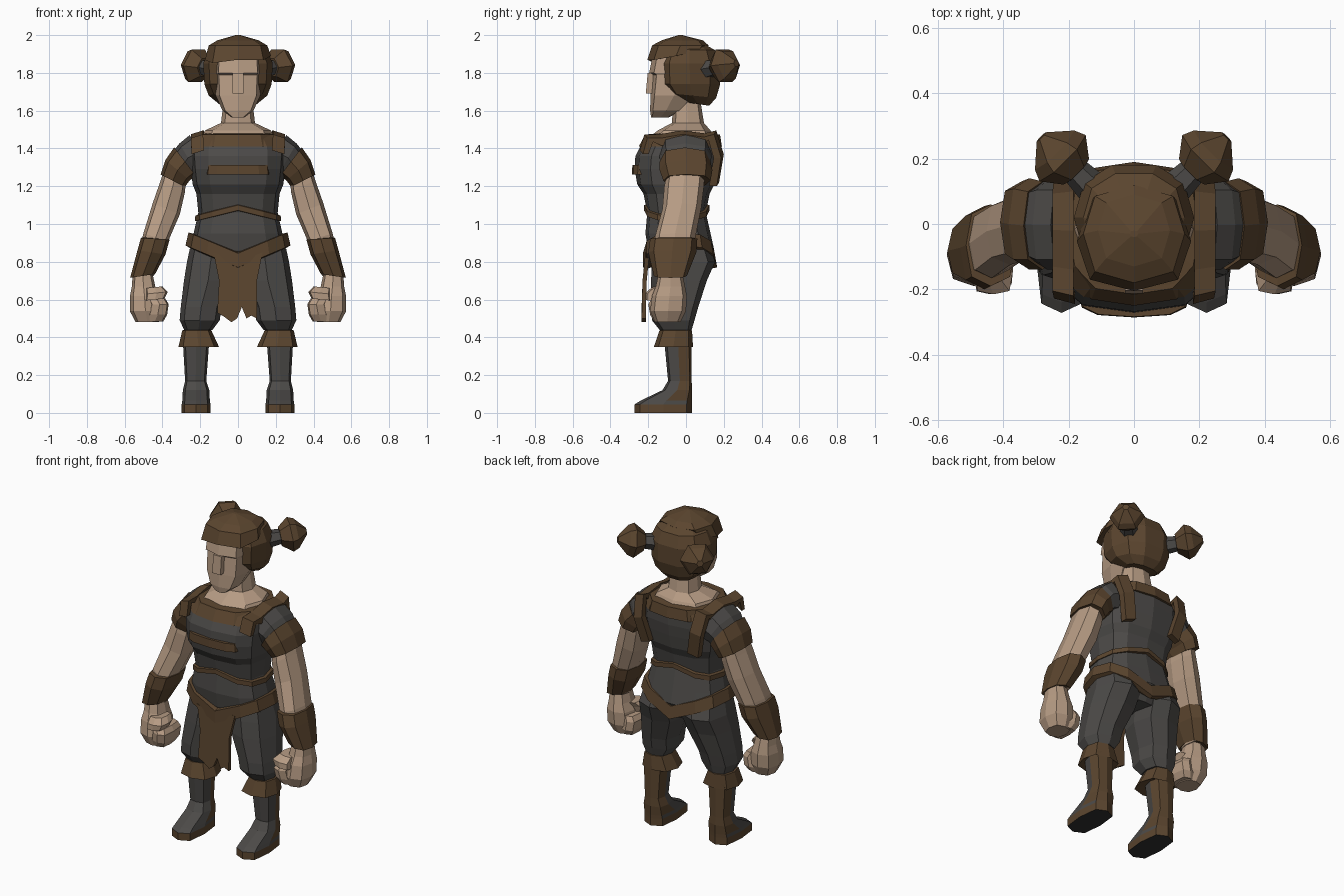
import bpy, bmesh, math
from mathutils import Vector, Matrix


def material(name, rgb):
    m = bpy.data.materials.new(name)
    m.diffuse_color = (*rgb, 1)
    return m


BROWN = material("brown leather", (0.105, 0.060, 0.028))
GREY = material("charcoal cloth", (0.072, 0.068, 0.064))
SKIN = material("skin", (0.47, 0.33, 0.23))
SOLE = material("dark sole", (0.03, 0.03, 0.03))


def finish(name, bm, mats, rule=None, mirror=False):
    bmesh.ops.recalc_face_normals(bm, faces=bm.faces)
    me = bpy.data.meshes.new(name)
    if rule:
        for f in bm.faces:
            f.material_index = rule(f.calc_center_median(), f.normal)
    bm.to_mesh(me)
    bm.free()
    for m in mats:
        me.materials.append(m)
    ob = bpy.data.objects.new(name, me)
    bpy.context.collection.objects.link(ob)
    if mirror:
        ob.modifiers.new("mirror", 'MIRROR').use_mirror_merge = False
    return ob


def ring(cx, z, hw, yf, yb, sx=0, sy=0, v=0, n=8, p=0.75):
    """Rounded-square ring; sx, sy tilt it, v bends it into a V about cx."""
    pts, cy, ry = [], (yf + yb) / 2, (yb - yf) / 2
    for i in range(n):
        a = 2 * math.pi * i / n
        c, s = math.cos(a), math.sin(a)
        x = hw * math.copysign(abs(c) ** p, c) if abs(c) > 1e-6 else 0
        y = ry * math.copysign(abs(s) ** p, s) if abs(s) > 1e-6 else 0
        pts.append((cx + x, cy + y, z + sx * x + sy * y + v * abs(x)))
    return pts


def skin_loops(name, rows, mats, rule=None, mirror=False):
    """Closed skin over equal-length loops of points."""
    bm = bmesh.new()
    loops = [[bm.verts.new(q) for q in r] for r in rows]
    for a, b in zip(loops, loops[1:]):
        for i in range(len(a)):
            j = (i + 1) % len(a)
            bm.faces.new((a[i], a[j], b[j], b[i]))
    bm.faces.new(loops[0])
    bm.faces.new(loops[-1])
    return finish(name, bm, mats, rule, mirror)


def loft(name, rings, mats, rule=None, mirror=False, **kw):
    return skin_loops(name, [ring(*r, **kw) for r in rings], mats, rule, mirror)


def prism(name, pts, offset, mats):
    """Outline extruded by offset."""
    back = [tuple(Vector(q) + Vector(offset)) for q in pts]
    return skin_loops(name, [pts, back], mats)


# Tunic body with leather collar
loft("tunic", [
    (0, .76, .17, -.15, .10), (0, .86, .255, -.20, .15), (0, .95, .235, -.215, .13),
    (0, 1.06, .21, -.205, .105), (0, 1.16, .22, -.225, .125), (0, 1.21, .24, -.258, .15),
    (0, 1.29, .25, -.272, .165), (0, 1.36, .255, -.268, .175), (0, 1.41, .25, -.243, .175),
    (0, 1.475, .20, -.20, .165), (0, 1.48, .16, -.15, .12)],
    [GREY, BROWN], lambda c, n: int(c.z > 1.40), n=12, p=.7)
loft("chest_band", [(0, 1.262, .175, -.286, -.12), (0, 1.312, .17, -.284, -.12)], [BROWN], n=12, p=.65)
loft("collar_band", [(0, 1.41, .205, -.25, .19), (0, 1.475, .185, -.215, .18)], [BROWN], n=12, p=.65)

# Belts
loft("waist_strap", [
    (0, 1.07, .205, -.208, .105, 0, 0, -.25), (0, 1.072, .228, -.222, .125, 0, 0, -.25),
    (0, 1.10, .226, -.222, .125, 0, 0, -.25), (0, 1.105, .205, -.205, .105, 0, 0, -.25)], [BROWN], n=12)
loft("hip_belt", [
    (0, .765, .25, -.20, .14, 0, 0, .42), (0, .77, .278, -.228, .165, 0, 0, .42),
    (0, .845, .262, -.228, .152, 0, 0, .42), (0, .85, .23, -.20, .12, 0, 0, .42)], [BROWN], n=12)

# Ragged apron
prism("apron", [
    (-.13, -.215, .85), (-.10, -.23, .70), (-.11, -.235, .53), (-.075, -.235, .51), (-.035, -.235, .48),
    (-.005, -.235, .50), (.02, -.235, .56), (.045, -.235, .50), (.07, -.235, .515), (.10, -.235, .50),
    (.10, -.23, .70), (.13, -.215, .85), (0, -.22, .80)], (0, .022, 0), [BROWN])

# Shoulder straps: inner edge x, y, z along the run, with a thickness direction into the body
strap = [(.18, -.245, 1.39, .03, 0), (.185, -.22, 1.475, .03, -.02), (.185, -.14, 1.475, 0, -.04),
         (.185, -.02, 1.495, 0, -.04), (.185, .10, 1.48, 0, -.04), (.18, .16, 1.495, -.03, -.03),
         (.165, .20, 1.37, -.04, 0), (.13, .175, 1.22, -.04, 0)]
skin_loops("shoulder_strap", [
    [(x, y, z), (x + .065, y * .93, z - .02), (x + .065, y * .93 + dy, z - .02 + dz), (x, y + dy, z + dz)]
    for x, y, z, dy, dz in strap], [BROWN], mirror=True)

# Arms
loft("shoulder", [
    (.215, 1.375, .04, -.14, .135, 2.4), (.265, 1.35, .045, -.14, .135, 1.7),
    (.295, 1.31, .055, -.12, .12, 1.2)], [GREY], mirror=True)
loft("sleeve", [
    (.282, 1.32, .04, -.10, .10, 1.2), (.28, 1.33, .058, -.14, .13, 1.3),
    (.32, 1.285, .064, -.14, .14, .85), (.345, 1.23, .065, -.12, .13, .5),
    (.345, 1.235, .05, -.1, .1, .5)], [BROWN], mirror=True)
loft("arm", [
    (.33, 1.27, .055, -.10, .10, .6), (.345, 1.20, .064, -.115, .095, .5),
    (.38, 1.08, .072, -.125, .08, .4), (.435, .93, .066, -.165, .05, .3),
    (.495, .74, .05, -.15, 0, .3)], [SKIN], mirror=True)
loft("bracer", [
    (.44, .925, .06, -.15, .04, .1), (.438, .922, .076, -.19, .06, .05),
    (.458, .85, .074, -.20, .055, .15), (.505, .725, .066, -.17, .005, -.15),
    (.505, .73, .045, -.14, -.02, -.15)], [BROWN], mirror=True)
loft("fist", [
    (.505, .74, .052, -.145, -.02), (.50, .67, .062, -.16, -.005), (.495, .62, .077, -.18, .005),
    (.49, .54, .083, -.19, 0), (.48, .48, .062, -.165, -.03)], [SKIN], mirror=True)
loft("fingers", [
    (.43, .605, .045, -.18, -.02), (.415, .575, .048, -.20, -.01), (.425, .52, .05, -.19, -.01),
    (.44, .485, .045, -.17, -.03)], [SKIN], mirror=True, p=.5)
loft("thumb", [
    (.44, .60, .05, -.215, -.10, -.1), (.43, .635, .058, -.215, -.09, -.1),
    (.445, .665, .045, -.18, -.07, -.1)], [SKIN], mirror=True, p=.5)

# Legs
loft("trouser_leg", [
    (.135, .87, .12, -.17, .13), (.145, .80, .125, -.18, .155), (.158, .70, .128, -.185, .11),
    (.195, .56, .108, -.185, .065), (.203, .49, .106, -.18, .045), (.21, .44, .075, -.14, .03)],
    [GREY], mirror=True)
loft("boot_cuff", [
    (.215, .44, .06, -.12, .02), (.218, .437, .077, -.14, .032), (.208, .35, .107, -.17, .037),
    (.215, .365, .07, -.11, .025)], [BROWN], mirror=True)
loft("boot", [
    (.222, 0, .076, -.272, .032), (.222, .045, .076, -.272, .032), (.222, .065, .073, -.24, .032),
    (.222, .12, .07, -.125, .032), (.224, .17, .056, -.095, .03), (.222, .38, .07, -.115, .03)],
    [GREY, BROWN, SOLE],
    lambda c, n: 2 if n.z < -.9 else int(c.z < .045 or c.y > -.04), mirror=True, p=.6)

# Neck and head
loft("neck", [
    (0, 1.46, .19, -.19, .15), (0, 1.495, .175, -.15, .13), (0, 1.535, .09, -.075, .095),
    (0, 1.66, .075, -.065, .075)], [SKIN])
loft("head", [
    (0, 1.565, .035, -.185, -.09), (0, 1.60, .082, -.19, -.02), (0, 1.68, .118, -.188, .06),
    (0, 1.79, .122, -.180, .10), (0, 1.80, .125, -.195, .10), (0, 1.90, .12, -.175, .10)],
    [SKIN], p=.55)
prism("nose", [(-.028, -.17, 1.80), (-.028, -.203, 1.80), (-.028, -.213, 1.69), (-.028, -.17, 1.69)],
      (.056, 0, 0), [SKIN])

# Hair
loft("hair", [
    (0, 1.635, .10, .0, .125, 0, -.15), (0, 1.68, .155, -.10, .165, 0, -.1), (0, 1.74, .178, -.145, .188),
    (0, 1.85, .184, -.15, .188), (0, 1.92, .155, -.12, .16), (0, 1.97, .08, -.08, .07)],
    [BROWN], n=10, p=.85)
loft("fringe", [
    (0, 1.90, .145, -.175, .09, .06, .2, -.12), (0, 1.90, .175, -.205, .10, .06, .2, -.12),
    (0, 1.945, .155, -.18, .12), (0, 1.972, .11, -.13, .09), (0, 2.0, .012, -.04, -.02)],
    [BROWN])

# Hair buns with cloth ties, built upright then turned outward
turn = Vector((.1, .1, .02)).normalized().to_track_quat('Z', 'Y').to_matrix().to_4x4()
place = Matrix.Translation((.222, .205, 1.838)) @ turn
bun = loft("hair_bun", [
    (0, -.065, .055, -.055, .055), (0, -.005, .1, -.1, .1), (0, .03, .085, -.085, .085),
    (0, .088, .02, -.02, .02)], [BROWN], mirror=True, n=6, p=1)
tie = loft("bun_tie", [(0, -.17, .055, -.055, .055), (0, -.05, .042, -.042, .042)],
           [GREY], mirror=True, n=6, p=1)
for part in (bun, tie):
    part.data.transform(place)
